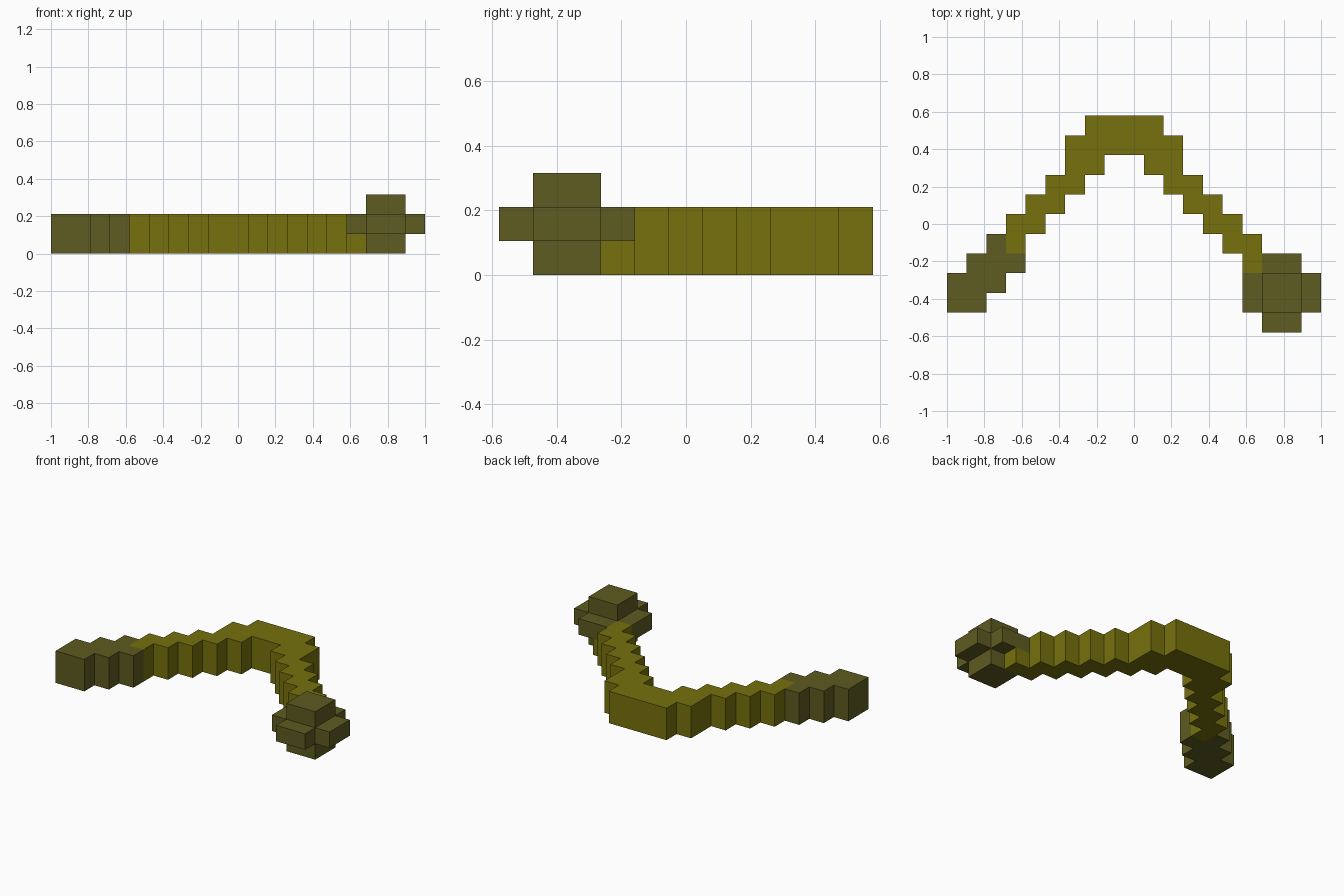
import bpy, bmesh
from mathutils import Vector

cube = bpy.data.objects.get("Cube")
if cube:
    bpy.data.objects.remove(cube, do_unlink=True)

U = 2 / 19                                # edge length of one block
ORIGIN = Vector((-9.5, -5.5, 0))          # block grid corner, in blocks


def material(name, rgb):
    m = bpy.data.materials.new(name)
    m.use_nodes = True
    m.diffuse_color = (*rgb, 1)
    bsdf = next(n for n in m.node_tree.nodes if n.type == 'BSDF_PRINCIPLED')
    bsdf.inputs["Base Color"].default_value = (*rgb, 1)
    return m


def box(x0, x1, y0, y1, z0, z1):
    """All block cells inside a box."""
    return {(x, y, z) for x in range(x0, x1)
            for y in range(y0, y1) for z in range(z0, z1)}


def build(name, cells, solid, mat):
    """Skin the cells where they are not covered by another solid block."""
    bm = bmesh.new()
    for c in cells:
        for axis in range(3):
            for side in (0, 1):
                n = list(c)
                n[axis] += 2 * side - 1
                if tuple(n) in solid:
                    continue
                a, b = (axis + 1) % 3, (axis + 2) % 3
                ring = []
                for da, db in ((0, 0), (1, 0), (1, 1), (0, 1)):
                    p = Vector(c)
                    p[axis] += side
                    p[a] += da
                    p[b] += db
                    ring.append(bm.verts.new((p + ORIGIN) * U))
                bm.faces.new(ring if side else ring[::-1])
    bmesh.ops.remove_doubles(bm, verts=bm.verts, dist=U / 100)
    bmesh.ops.dissolve_limit(bm, angle_limit=0.01, verts=bm.verts, edges=bm.edges)
    mesh = bpy.data.meshes.new(name)
    bm.to_mesh(mesh)
    bm.free()
    mesh.materials.append(mat)
    bpy.context.collection.objects.link(bpy.data.objects.new(name, mesh))


olive = material("olive", (0.181, 0.166, 0.004))
dark_olive = material("dark olive", (0.112, 0.105, 0.015))

# Round knob: a tall core with a cross-shaped collar
knob = box(16, 18, 1, 3, 0, 3) | box(15, 19, 1, 3, 1, 2) | box(16, 18, 0, 4, 1, 2)

# Bent shaft: stepped columns mirrored about the bend, joined by a flat crown
shaft = box(7, 11, 9, 11, 0, 2)
for i, (low, high) in {3: (4, 6), 4: (5, 7), 5: (6, 8), 6: (7, 10), 7: (8, 11)}.items():
    for x in (i, 17 - i):
        shaft |= box(x, x + 1, low, high, 0, 2)
shaft |= box(15, 16, 3, 5, 0, 2) | box(16, 17, 3, 4, 0, 2)
shaft -= knob

# Grip: three overlapping blocks along the diagonal
grip = set()
for s in range(3):
    grip |= box(s, s + 2, s + 1, s + 3, 0, 2)
grip -= shaft

solid = knob | shaft | grip
build("shaft", shaft, solid, olive)
build("grip", grip, solid, dark_olive)
build("knob", knob, solid, dark_olive)
